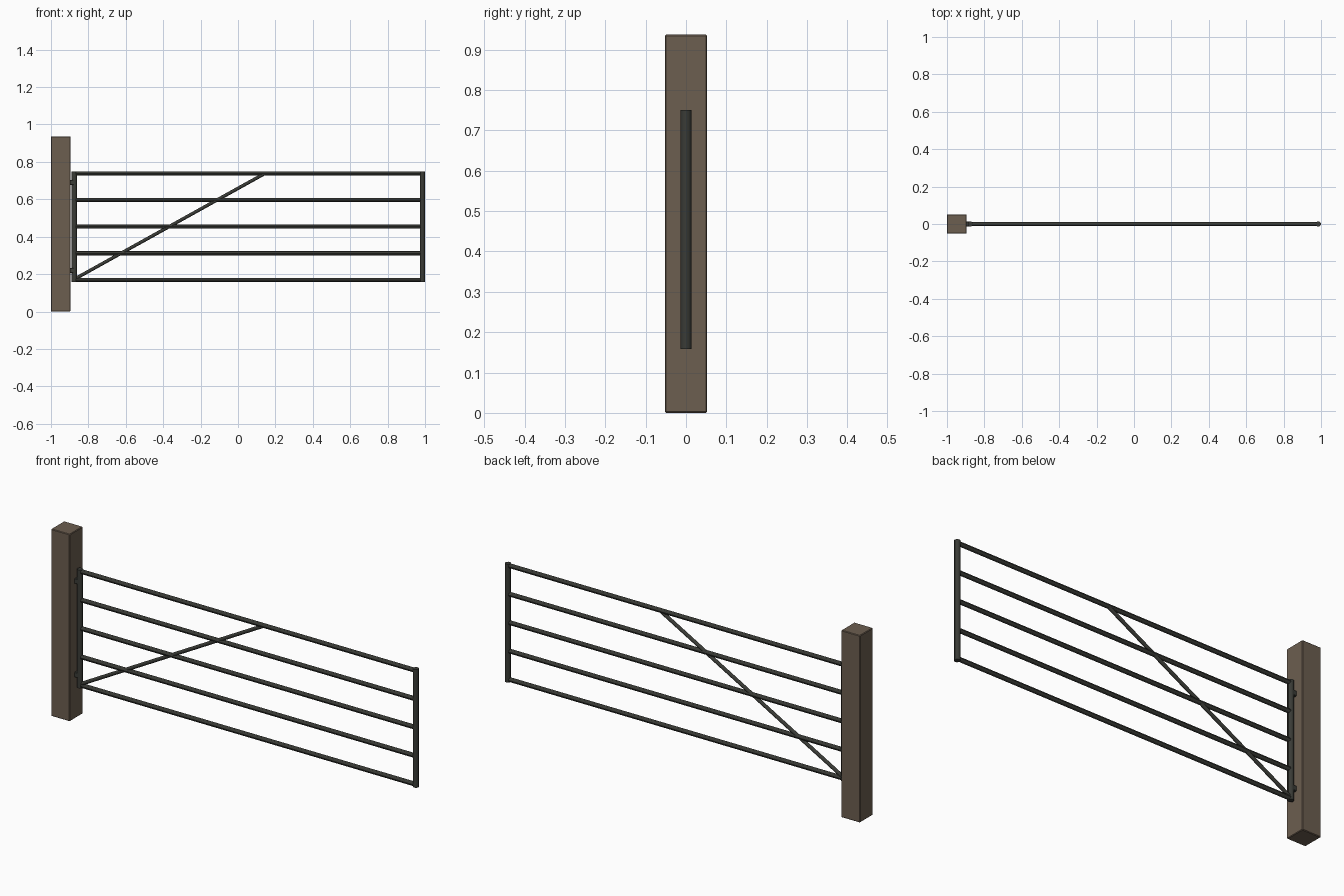
import bpy
from mathutils import Vector

if "Cube" in bpy.data.objects:
    bpy.data.objects.remove(bpy.data.objects["Cube"])


def material(name, rgb):
    m = bpy.data.materials.new(name)
    m.diffuse_color = (*rgb, 1.0)
    m.use_nodes = True
    m.node_tree.nodes["Principled BSDF"].inputs["Base Color"].default_value = m.diffuse_color
    return m


WOOD = material("weathered brown wood", (0.15, 0.112, 0.08))
METAL = material("dark grey metal", (0.042, 0.044, 0.037))


def box(name, center, size, mat, bevel=0.0):
    bpy.ops.mesh.primitive_cube_add(size=1, location=center)
    ob = bpy.context.object
    ob.name = name
    ob.scale = size
    bpy.ops.object.transform_apply(location=False, rotation=False, scale=True)
    ob.data.materials.append(mat)
    if bevel:
        b = ob.modifiers.new("edge", 'BEVEL')
        b.width = bevel
        b.segments = 1
    return ob


def tube(name, a, b, radius, sides=12):
    a, b = Vector(a), Vector(b)
    d = b - a
    bpy.ops.mesh.primitive_cylinder_add(vertices=sides, radius=radius, depth=d.length,
                                        location=(a + b) / 2)
    ob = bpy.context.object
    ob.name = name
    ob.rotation_euler = d.to_track_quat('Z', 'Y').to_euler()
    ob.data.materials.append(METAL)
    bpy.ops.object.shade_smooth_by_angle()
    return ob


# Wooden post
box("hinge_post", (-0.948, 0, 0.4685), (0.104, 0.104, 0.937), WOOD, 0.003)

# Gate uprights
LEFT, RIGHT = -0.875, 0.986
for name, x in (("hinge_upright", LEFT), ("latch_upright", RIGHT)):
    tube(name, (x, 0, 0.158), (x, 0, 0.75), 0.014)

# Five horizontal rails
LOW, HIGH = 0.169, 0.739
for i in range(5):
    z = LOW + (HIGH - LOW) * i / 4
    tube(f"rail_{i + 1}", (LEFT, 0, z), (RIGHT, 0, z), 0.011)

# Diagonal brace
tube("diagonal_brace", (LEFT, 0, 0.173), (0.145, 0, HIGH), 0.009)

# Hinges between post and gate
for name, z in (("lower_hinge", 0.22), ("upper_hinge", 0.689)):
    box(name, (-0.887, 0, z), (0.03, 0.026, 0.026), METAL, 0.002)
